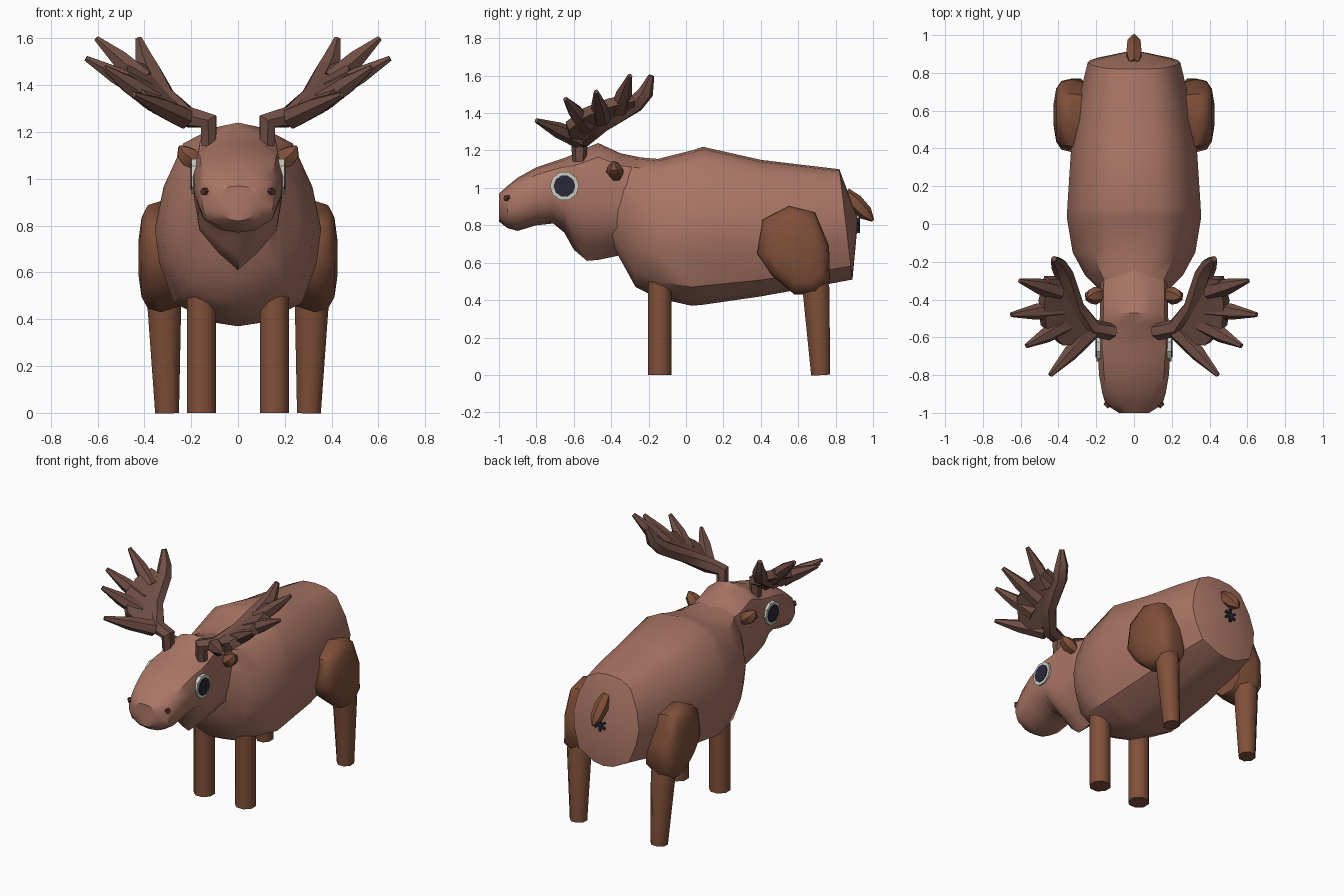
import bpy, bmesh, math
from mathutils import Vector

old = bpy.data.objects.get("Cube")
if old:
    bpy.data.objects.remove(old, do_unlink=True)


def material(name, rgb):
    m = bpy.data.materials.new(name)
    m.use_nodes = True
    m.diffuse_color = (*rgb, 1)
    b = m.node_tree.nodes["Principled BSDF"]
    b.inputs["Base Color"].default_value = (*rgb, 1)
    b.inputs["Roughness"].default_value = 0.9
    return m


HIDE = material("rosy brown hide", (0.40, 0.18, 0.13))
LEG = material("russet brown", (0.215, 0.08, 0.042))
ANTLER = material("antler brown", (0.16, 0.076, 0.058))
WHITE = material("eye white", (0.60, 0.60, 0.54))
DARK = material("eye dark", (0.02, 0.02, 0.04))
NOSE = material("nostril brown", (0.09, 0.035, 0.028))


def finish(name, bm, mat, mirror=False, angle=40):
    bmesh.ops.recalc_face_normals(bm, faces=bm.faces)
    me = bpy.data.meshes.new(name)
    bm.to_mesh(me)
    bm.free()
    me.materials.append(mat)
    ob = bpy.data.objects.new(name, me)
    bpy.context.collection.objects.link(ob)
    bpy.ops.object.select_all(action='DESELECT')
    ob.select_set(True)
    bpy.context.view_layer.objects.active = ob
    bpy.ops.object.shade_smooth_by_angle(angle=math.radians(angle))
    if mirror:
        ob.modifiers.new("Mirror", 'MIRROR').use_mirror_merge = False
    return ob


def loft(bm, rings, end_point=None):
    """Skin a list of closed rings and cap both ends."""
    vs = [[bm.verts.new(p) for p in r] for r in rings]
    n = len(vs[0])
    for a, b in zip(vs, vs[1:]):
        for i in range(n):
            j = (i + 1) % n
            bm.faces.new((a[i], a[j], b[j], b[i]))
    bm.faces.new(vs[0])
    if end_point:
        tip = bm.verts.new(end_point)
        for i in range(n):
            bm.faces.new((vs[-1][i], vs[-1][(i + 1) % n], tip))
    else:
        bm.faces.new(vs[-1])


def tube(bm, path, radii, sides=6):
    """Tapered tube through the points of a path."""
    pts = [Vector(p) for p in path]
    rings = []
    for i, p in enumerate(pts):
        d = (pts[min(i + 1, len(pts) - 1)] - pts[max(i - 1, 0)]).normalized()
        u = d.cross(Vector((0, 1, 0)) if abs(d.y) < 0.9 else Vector((1, 0, 0))).normalized()
        v = d.cross(u)
        rings.append([p + radii[i] * (u * math.cos(t) + v * math.sin(t))
                      for t in (2 * math.pi * (k + 0.5) / sides for k in range(sides))])
    loft(bm, rings)


def section(y, zb, zt, w, half, lean=0):
    """Symmetric cross-section; half lists (width, height) fractions from top to bottom."""
    full = half + [(-a, t) for a, t in reversed(half[1:-1])]
    return [(a * w, y + lean * (0.5 - t), zb + t * (zt - zb)) for a, t in full]


# Torso
BARREL = [(0, 1), (.35, .985), (.66, .92), (.9, .70), (1, .5), (.95, .33), (.77, .12), (.3, .02), (0, 0)]
bm = bmesh.new()
torso = [(-.42, .74, 1.10, .14), (-.33, .58, 1.165, .20), (-.27, .47, 1.165, .26),
         (-.15, .41, 1.155, .325), (.03, .37, 1.20, .355), (.09, .375, 1.22, .353),
         (.40, .42, 1.15, .333), (.65, .465, 1.12, .295)]
rings = [section(*s, BARREL) for s in torso]
rings.append(section(.855, .51, 1.10, .245, BARREL, .07))
loft(bm, rings, (0, .92, .83))
finish("torso", bm, HIDE)

# Head with muzzle and throat
MUZZLE = [(0, 1), (.5, .97), (.86, .87), (1, .65), (1, .42), (.87, .2), (.45, .04), (0, 0)]
THROAT = [(0, 1), (.5, .97), (.9, .88), (1, .70), (1, .47), (.9, .28), (.45, .12), (0, 0)]
head = [(-1.0, .82, .97, .08), (-.955, .785, 1.01, .15), (-.90, .77, 1.055, .167),
        (-.80, .80, 1.11, .185), (-.71, .81, 1.14, .19), (-.65, .76, 1.16, .19),
        (-.60, .67, 1.18, .187), (-.53, .61, 1.215, .183), (-.47, .615, 1.24, .18),
        (-.35, .64, 1.185, .18), (-.18, .68, 1.15, .17)]
bm = bmesh.new()
loft(bm, [section(*s, MUZZLE if s[0] < -.68 else THROAT) for s in head])
finish("head", bm, HIDE)

# Front legs
bm = bmesh.new()
tube(bm, [(.155, -.14, 0), (.155, -.14, .58)], [.067, .067], 8)
finish("front_legs", bm, LEG, True, 50)

# Hind legs: lower leg and haunch
bm = bmesh.new()
tube(bm, [(.303, .72, 0), (.315, .695, .46), (.315, .66, .62)], [.055, .078, .07], 8)
finish("hind_lower_legs", bm, LEG, True, 50)

HAUNCH = [(.38, .65), (.41, .83), (.55, .905), (.69, .87), (.765, .69),
          (.77, .50), (.70, .43), (.58, .43), (.46, .53)]
bm = bmesh.new()
loft(bm, [[(x, .58 + (y - .58) * k, .66 + (z - .66) * k) for y, z in HAUNCH]
          for x, k in ((.22, .85), (.33, 1), (.385, .93), (.412, .72), (.425, .32))])
finish("haunches", bm, LEG, True, 50)

# Antlers: stem and main beam, tines, and the palm joining them
bm = bmesh.new()
tube(bm, [(.125, -.57, 1.14), (.125, -.57, 1.245), (.22, -.55, 1.265), (.31, -.44, 1.345),
          (.37, -.27, 1.45), (.40, -.215, 1.51), (.425, -.185, 1.60)],
     [.036, .046, .05, .048, .05, .042, .016])
for base, tip in [((.40, -.36, 1.42), (.605, -.30, 1.60)),
                  ((.39, -.45, 1.37), (.65, -.48, 1.515)),
                  ((.36, -.53, 1.33), (.57, -.645, 1.475)),
                  ((.23, -.57, 1.26), (.445, -.80, 1.36))]:
    b, t = Vector(base), Vector(tip)
    tube(bm, [b, b.lerp(t, .5), t], [.05, .042, .013])
palm = [(.20, -.54, 1.26), (.29, -.45, 1.34), (.35, -.28, 1.44), (.46, -.285, 1.485),
        (.49, -.41, 1.455), (.48, -.54, 1.405), (.39, -.635, 1.33), (.28, -.625, 1.27)]
off = Vector((-.55, -.3, .78)) * .028
loft(bm, [[Vector(p) - off for p in palm], [Vector(p) + off for p in palm]])
finish("antlers", bm, ANTLER, True, 45)

# Ears
bm = bmesh.new()
tube(bm, [(.16, -.37, 1.06), (.205, -.38, 1.09), (.235, -.385, 1.115), (.25, -.39, 1.14)],
     [.03, .048, .036, .006], 6)
finish("ears", bm, LEG, True)

# Eyes
def disc(name, x, depth, r, mat):
    bm = bmesh.new()
    tube(bm, [(x - depth, -.65, 1.01), (x, -.65, 1.01)], [r, r], 10)
    finish(name, bm, mat, True, 30)


disc("eye_whites", .199, .025, .078, WHITE)
disc("pupils", .204, .006, .058, DARK)

# Nostrils
bm = bmesh.new()
tube(bm, [(.125, -.94, .945), (.15, -.965, .945)], [.02, .016], 6)
finish("nostrils", bm, NOSE, True, 30)

# Tail
bm = bmesh.new()
tube(bm, [(0, .85, .975), (0, .90, .925), (0, .96, .865), (0, 1.0, .825)],
     [.03, .046, .04, .008], 6)
finish("tail", bm, LEG)

# Small dark star under the tail
bm = bmesh.new()
for k in range(3):
    a = math.pi * (k / 3 + 1 / 6)
    dx, dz = .042 * math.cos(a), .042 * math.sin(a)
    tube(bm, [(-dx, .922, .80 - dz), (dx, .922, .80 + dz)], [.01, .01], 4)
finish("under_tail_star", bm, DARK, False, 30)
